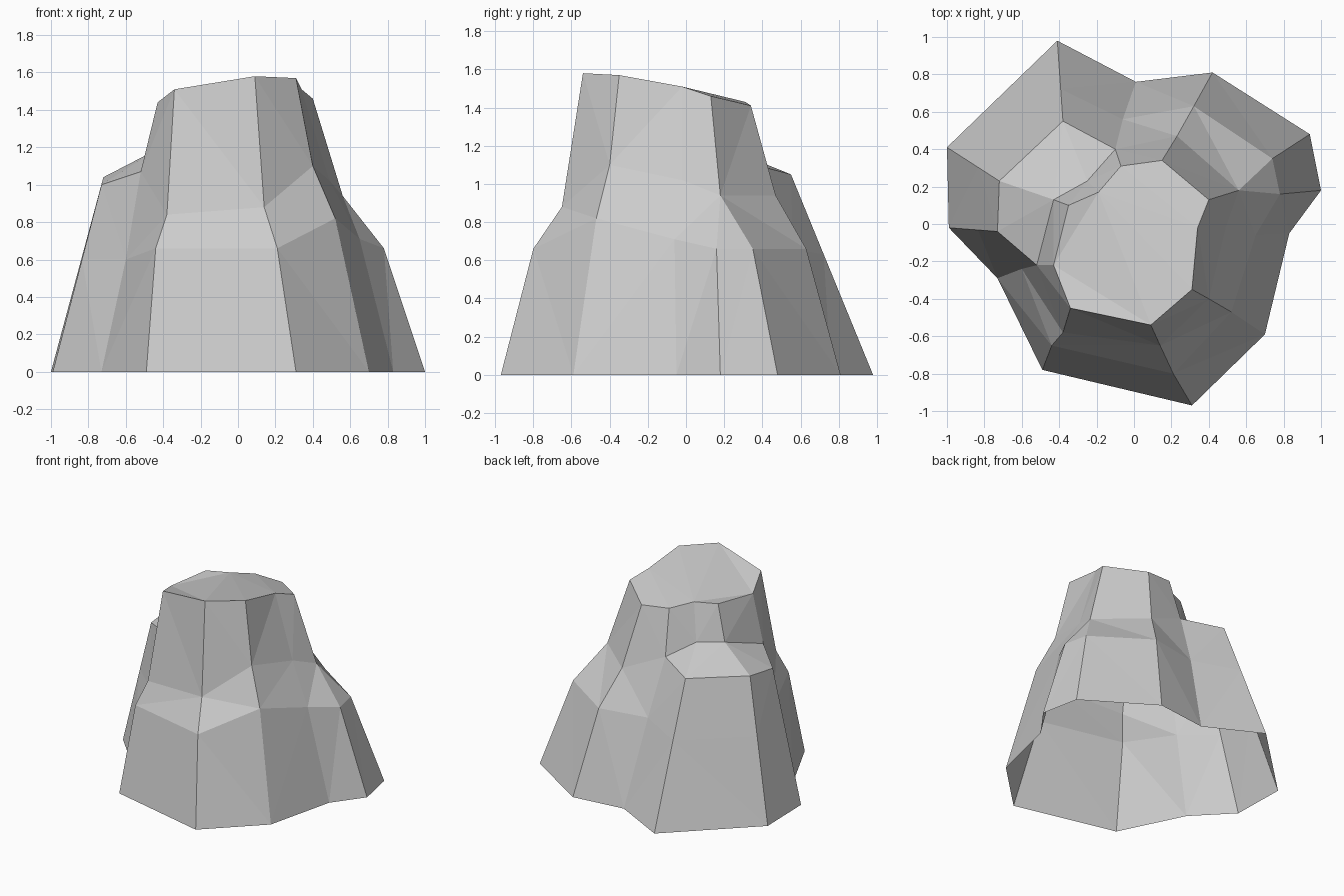
import bpy
import bmesh
from mathutils import Vector

# Remove the default cube only
default_cube = bpy.data.objects.get("Cube")
if default_cube:
    bpy.data.objects.remove(default_cube, do_unlink=True)


def make_material(name, colour):
    material = bpy.data.materials.new(name)
    material.use_nodes = True
    material.diffuse_color = colour
    shader = material.node_tree.nodes["Principled BSDF"]
    shader.inputs["Base Color"].default_value = colour
    shader.inputs["Roughness"].default_value = 0.9
    return material


def loft_rings(bm, rings):
    """Skin a stack of rings; repeated points collapse into triangles."""
    found = {}

    def vert(point):
        key = tuple(round(value, 4) for value in point)
        if key not in found:
            found[key] = bm.verts.new(key)
        return found[key]

    def add_face(points):
        corners = list(dict.fromkeys(vert(p) for p in points))
        if len(corners) > 2:
            bm.faces.new(corners)

    count = len(rings[0])
    for lower, upper in zip(rings, rings[1:]):
        for i in range(count):
            j = (i + 1) % count
            add_face((lower[i], lower[j], upper[j], upper[i]))
    add_face(rings[-1])


# Foot outline on the ground, counterclockwise from the front right corner
foot_outline = [
    (-.49, -.78), (.31, -.97), (.70, -.59), (.83, -.05),
    (1.0, .18), (.94, .48), (.42, .81), (.01, .76),
    (-.41, .98), (-1.0, .41), (-.99, -.02), (-.73, -.29),
]
foot = [Vector((x, y, 0)) for x, y in foot_outline]

# Shoulder: upper break in the slope, including the outer rim of the side ledge
shoulder = [Vector(p) for p in (
    (-.38, -.58, .84), (.14, -.65, .88), (.40, -.40, 1.1), (.49, -.02, 1.02),
    (.56, .18, .94), (.56, .18, .94), (.23, .47, .94), (-.10, .40, 1.09),
    (-.38, .55, 1.05), (-.72, .23, 1.04), (-.73, -.04, 1.0), (-.52, -.22, 1.07),
)]

# Waist: lower break in the slope; the ledge block runs straight through it
waist = [low.lerp(high, .6) for low, high in zip(foot, shoulder)]
waist_breaks = [
    (-.44, -.65, .66), (.21, -.80, .66), (.52, -.47, .82), (.65, -.06, .71),
    (.78, .16, .66), (.74, .35, .66), (.32, .63, .66), (-.06, .56, .66),
]
for i, point in enumerate(waist_breaks):
    waist[i] = Vector(point)
waist[-1] = Vector((-.60, -.24, .6))

# Inner edge of the ledge, where it meets the upper column
ledge = list(shoulder)
ledge[8] = Vector((-.25, .23, 1.18))
ledge[9] = Vector((-.43, .13, 1.19))
ledge[10] = shoulder[11]

# Crest: tilted outline of the top
crest = [Vector(p) for p in (
    (-.34, -.45, 1.51), (.09, -.54, 1.58), (.31, -.35, 1.57), (.34, -.02, 1.51),
    (.40, .13, 1.46), (.40, .13, 1.46), (.15, .34, 1.41), (-.07, .31, 1.43),
    (-.19, .17, 1.46), (-.35, .10, 1.46), (-.43, -.22, 1.44), (-.43, -.22, 1.44),
)]

# Build the faceted rock shell, open underneath
bm = bmesh.new()
loft_rings(bm, [foot, waist, shoulder, ledge, crest])
bmesh.ops.triangulate(bm, faces=bm.faces[:], quad_method="SHORT_EDGE")
bm.normal_update()

mesh = bpy.data.meshes.new("rock")
bm.to_mesh(mesh)
bm.free()
mesh.materials.append(make_material("stone grey", (.6, .6, .6, 1)))
rock = bpy.data.objects.new("rock", mesh)
bpy.context.collection.objects.link(rock)
